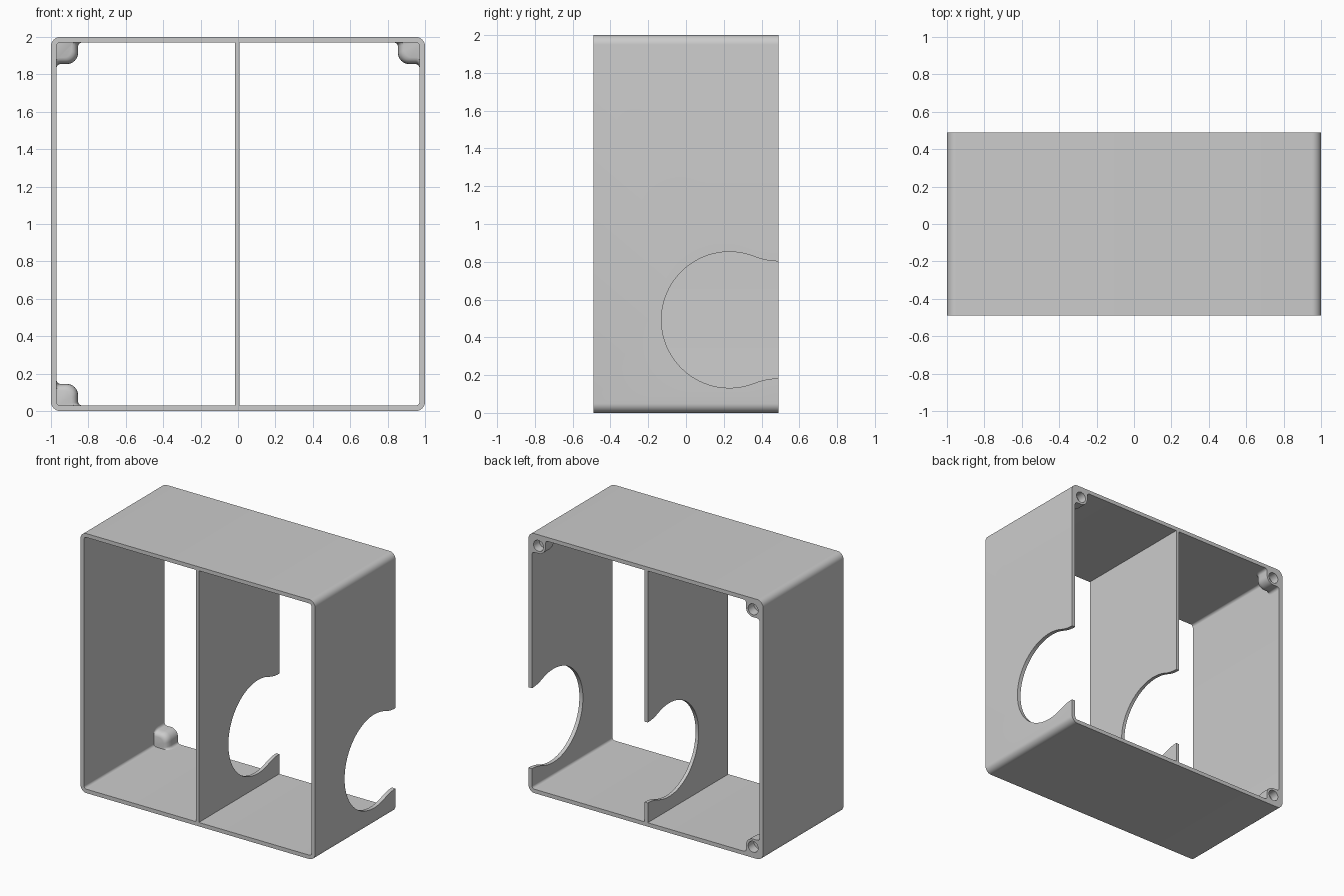
import bpy, bmesh
from math import sin, cos, radians, pi, asin, degrees

if "Cube" in bpy.data.objects:
    bpy.data.objects.remove(bpy.data.objects["Cube"])

BACK, FRONT, WALL = 0.49, -0.49, 0.03


def arc(cx, cy, r, a0, a1, n=8):
    return [(cx + r * cos(radians(a0 + (a1 - a0) * i / n)),
             cy + r * sin(radians(a0 + (a1 - a0) * i / n))) for i in range(n + 1)]


def loft(name, rings, closed=False):
    """Skin matching rings of 3D points; cap the ends, or loop them round."""
    bm = bmesh.new()
    vs = [[bm.verts.new(p) for p in ring] for ring in rings]
    n = len(vs[0])
    pairs = list(zip(vs, vs[1:])) + ([(vs[-1], vs[0])] if closed else [])
    for a, b in pairs:
        for i in range(n):
            j = (i + 1) % n
            bm.faces.new((a[i], a[j], b[j], b[i]))
    if not closed:
        bm.faces.new(vs[0])
        bm.faces.new(vs[-1])
    bmesh.ops.recalc_face_normals(bm, faces=bm.faces)
    mesh = bpy.data.meshes.new(name)
    bm.to_mesh(mesh)
    bm.free()
    ob = bpy.data.objects.new(name, mesh)
    bpy.context.collection.objects.link(ob)
    return ob


def activate(ob):
    bpy.ops.object.select_all(action='DESELECT')
    ob.select_set(True)
    bpy.context.view_layer.objects.active = ob


def cut(ob, cutter):
    activate(ob)
    mod = ob.modifiers.new("cut", 'BOOLEAN')
    mod.operation, mod.solver, mod.object = 'DIFFERENCE', 'EXACT', cutter
    bpy.ops.object.modifier_apply(modifier=mod.name)


def smooth(ob):
    activate(ob)
    bpy.ops.object.shade_smooth_by_angle(angle=radians(30))


def rounded(inset, r, y):
    h = 1 - inset - r
    pts = []
    for k, (sx, sz) in enumerate([(1, 1), (-1, 1), (-1, -1), (1, -1)]):
        pts += arc(sx * h, 1 + sz * h, r, 90 * k, 90 * k + 90)
    return [(x, y, z) for x, z in pts]


# Open rectangular shell
shell = loft("shell", [rounded(0, 0.05, FRONT), rounded(0, 0.05, BACK),
                       rounded(WALL, 0.02, BACK), rounded(WALL, 0.02, FRONT)], closed=True)

# Central divider
divider = loft("divider", [[(x, FRONT, WALL), (x, BACK, WALL), (x, BACK, 2 - WALL),
                            (x, FRONT, 2 - WALL)] for x in (-0.017, 0.009)])

# Round side opening with a flared neck, cut through divider and right wall
cy, cz, r, neck = 0.23, 0.4925, 0.36, 0.31
dy = BACK - cy
R = (dy * dy + neck * neck - r * r) / (2 * (r - neck))
t = degrees(asin(dy / (R + r)))
upper = arc(BACK, neck + R, R, 270, 270 - t) + arc(cy, 0, r, 90 - t, 180, 28)[1:]
upper = [(BACK + 0.1, neck)] + upper
profile = upper + [(y, -z) for y, z in reversed(upper[:-1])]
opening = loft("opening_cutter", [[(x, y, cz + z) for y, z in profile] for x in (-0.2, 1.2)])
opening.hide_render = True
opening.hide_set(True)
for part in (shell, divider):
    cut(part, opening)
    smooth(part)

# Screw bosses in three rear corners: distances measured in from the outer faces
e = 0.145
boss_profile = ([(WALL, WALL)] + arc(e + 0.02, WALL + 0.02, 0.02, 270, 180, 4)
                + arc(e - 0.06, e - 0.06, 0.06, 0, 90)
                + arc(WALL + 0.02, e + 0.02, 0.02, 270, 180, 4))
# (y, scale towards the corner): straight body, then a domed front end
stations = [(BACK, 1), (0.41, 1), (0.39, 0.97), (0.375, 0.91), (0.365, 0.82), (0.36, 0.7)]
for name, sx, top in (("top_left", -1, True), ("top_right", 1, True), ("bottom_left", -1, False)):
    def place(a, b, y):
        return (sx * (1 - a), y, 2 - b if top else b)
    boss = loft("screw_boss_" + name,
                [[place(WALL + (a - WALL) * s, WALL + (b - WALL) * s, y) for a, b in boss_profile]
                 for y, s in stations])
    hole = loft("hole_cutter_" + name,
                [[place(a, b, y) for a, b in arc(0.085, 0.085, 0.042, 0, 350, 35)]
                 for y in (BACK - 0.07, BACK + 0.05)])
    hole.hide_render = True
    hole.hide_set(True)
    cut(boss, hole)
    smooth(boss)
